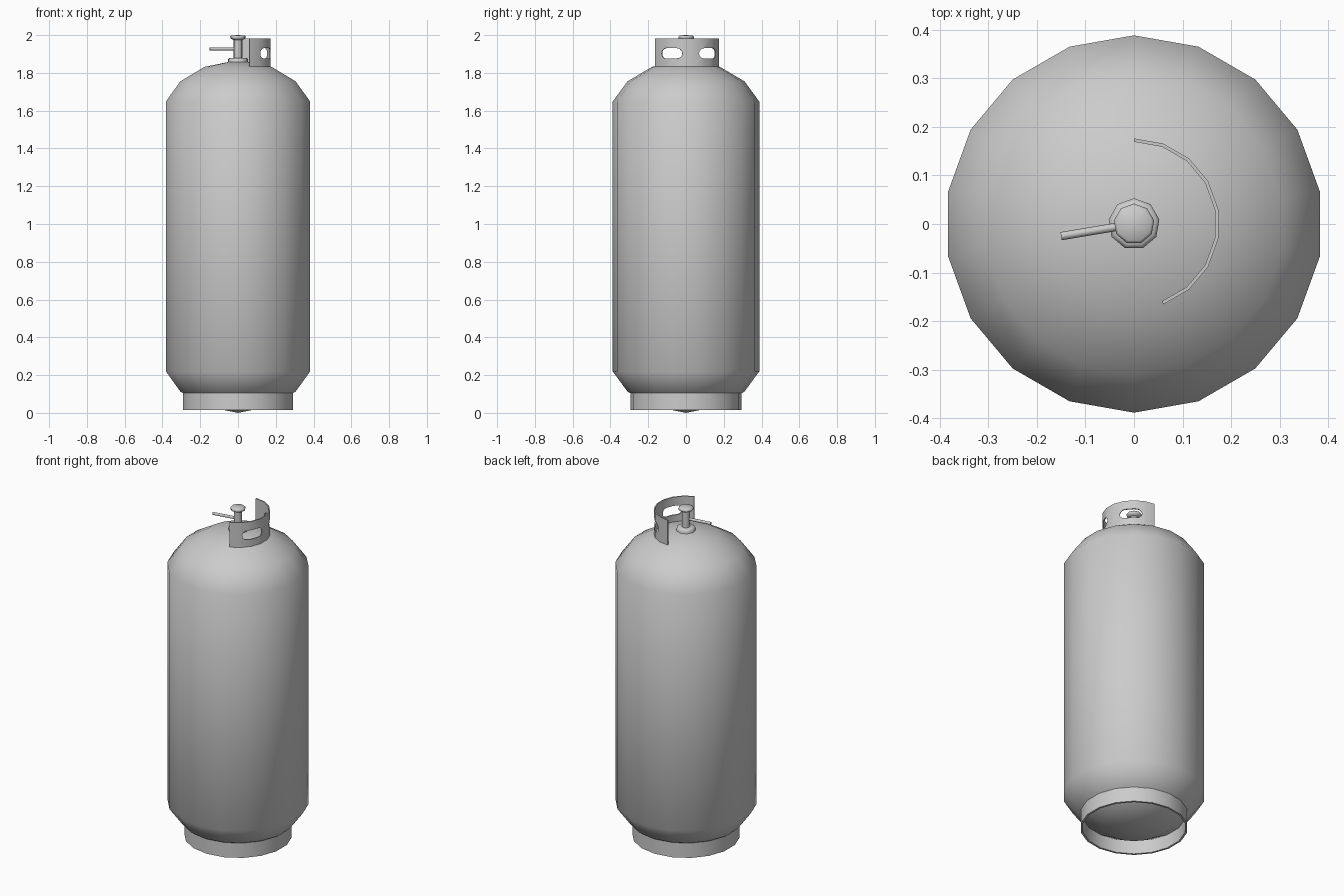
import bpy, bmesh
from math import pi, sin, cos, radians
from mathutils import Matrix, Vector

if "Cube" in bpy.data.objects:
    bpy.data.objects.remove(bpy.data.objects["Cube"])


def finish(name, bm, angle=50):
    bmesh.ops.recalc_face_normals(bm, faces=bm.faces)
    mesh = bpy.data.meshes.new(name)
    bm.to_mesh(mesh)
    bm.free()
    ob = bpy.data.objects.new(name, mesh)
    bpy.context.collection.objects.link(ob)
    bpy.ops.object.select_all(action='DESELECT')
    ob.select_set(True)
    bpy.context.view_layer.objects.active = ob
    bpy.ops.object.shade_smooth_by_angle(angle=radians(angle))
    return ob


def lathe(name, profile, sides, closed=False, start=90, steps=None, angle=50):
    """Sweep an (r, z) profile around z, a full turn or `steps` segments."""
    bm = bmesh.new()
    full = steps is None
    rings = []
    for i in range(sides if full else steps + 1):
        a = radians(start) - 2 * pi * i / sides
        rings.append([bm.verts.new((r * cos(a), r * sin(a), z)) for r, z in profile])
    n = len(profile)
    for i in range(sides if full else steps):
        p, q = rings[i], rings[(i + 1) % len(rings)]
        for j in range(n if closed else n - 1):
            k = (j + 1) % n
            bm.faces.new((p[j], p[k], q[k], q[j]))
    if not full:
        bm.faces.new(rings[0])
        bm.faces.new(rings[-1][::-1])
    bmesh.ops.remove_doubles(bm, verts=bm.verts, dist=1e-5)
    return finish(name, bm, angle)


def tube_section(r0, r1, z0, z1):
    return [(r0, z0), (r1, z0), (r1, z1), (r0, z1)]


# Tank: mirrored domes on a straight wall
dome = [(0, 0), (0.18, 0.036), (0.31, 0.113), (0.388, 0.22)]
lathe("tank_body", dome + [(r, 1.868 - z) for r, z in reversed(dome)], 18)

# Foot ring
lathe("foot_ring", tube_section(0.283, 0.295, 0.015, 0.11), 18, closed=True)

# Valve: flange, stem and round knob
lathe("valve_flange", [(0, 1.85), (0.053, 1.85), (0.053, 1.873), (0.045, 1.88), (0, 1.88)], 9)
lathe("valve_stem", [(0, 1.86), (0.023, 1.86), (0.023, 1.985), (0, 1.985)], 9)
lathe("valve_knob", [(0, 1.973), (0.023, 1.973), (0.041, 1.982), (0.042, 1.993),
                     (0.036, 1.998), (0, 2.0)], 9, angle=80)

# Outlet rod
bm = bmesh.new()
direction = Vector((-0.15, -0.025, 0))
place = Matrix.Translation(direction / 2 + Vector((0, 0, 1.927))) @ \
    direction.to_track_quat('Z', 'Y').to_matrix().to_4x4()
bmesh.ops.create_cone(bm, cap_ends=True, segments=8, radius1=0.0085, radius2=0.0085,
                      depth=direction.length, matrix=place)
finish("outlet_rod", bm)

# Guard collar: partial ring
collar = lathe("guard_collar", tube_section(0.169, 0.176, 1.825, 1.983), 18,
               closed=True, steps=8)

# Rounded hand slots cut through the collar
for centre in (-27, 44):
    half, r = 0.034, 0.0275
    outline = []
    for side in (1, -1):
        for i in range(7):
            a = -pi / 2 + pi * i / 6
            outline.append((side * (half + r * cos(a)), side * r * sin(a)))
    bm = bmesh.new()
    face = bm.faces.new([bm.verts.new((0.1, y, z)) for y, z in outline])
    ext = bmesh.ops.extrude_face_region(bm, geom=[face])
    moved = [v for v in ext["geom"] if isinstance(v, bmesh.types.BMVert)]
    bmesh.ops.translate(bm, verts=moved, vec=(0.15, 0, 0))
    if not any(f.calc_center_median().x < 0.101 for f in bm.faces):
        bm.faces.new([v for v in face.verts])
    bm.transform(Matrix.Translation((0, 0, 1.903)) @ Matrix.Rotation(radians(centre), 4, 'Z'))
    cutter = finish("slot_cutter", bm)
    cutter.hide_render = True
    mod = collar.modifiers.new("slot", 'BOOLEAN')
    mod.operation = 'DIFFERENCE'
    mod.solver = 'EXACT'
    mod.object = cutter
    # Put the cut ahead of the smoothing and bake it in
    bpy.ops.object.select_all(action='DESELECT')
    collar.select_set(True)
    bpy.context.view_layer.objects.active = collar
    bpy.ops.object.modifier_apply(modifier=mod.name)
    bpy.data.objects.remove(cutter)

bpy.context.view_layer.objects.active = collar
bpy.ops.object.shade_smooth_by_angle(angle=radians(40))
